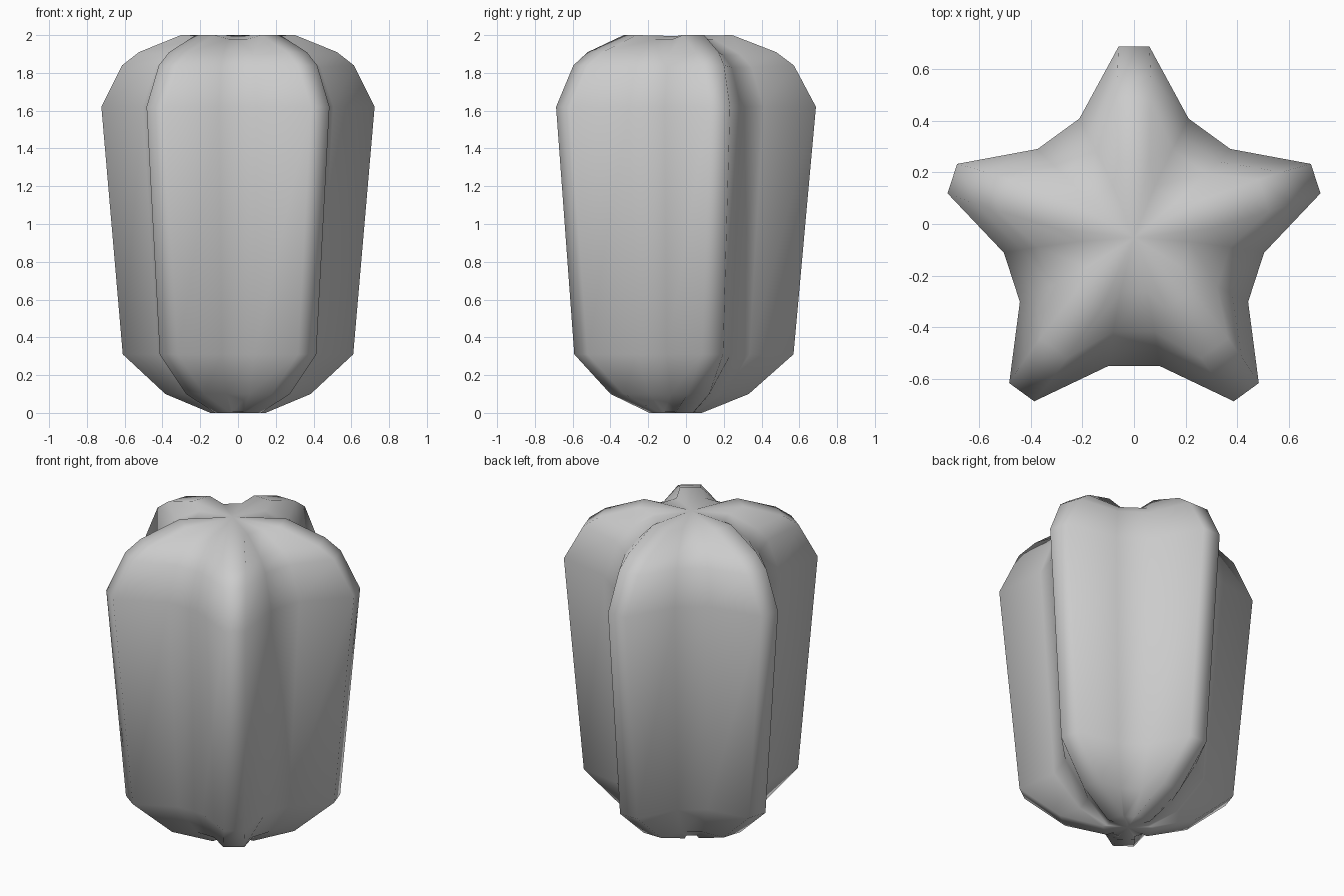
import bpy, bmesh
from math import pi, cos, sin

if "Cube" in bpy.data.objects:
    bpy.data.objects.remove(bpy.data.objects["Cube"])

CY = -0.053  # star axis, so the bounding box is centred on y = 0

# rings: z, rib radius, rib half width, valley radius, valley half width, valley z
RINGS = [
    (0.00, 0.137, 0.05, 0.115, 0.030, 0.005),
    (0.10, 0.385, 0.06, 0.270, 0.060, 0.10),
    (0.31, 0.622, 0.06, 0.420, 0.085, 0.31),
    (1.62, 0.741, 0.06, 0.498, 0.100, 1.62),
    (1.84, 0.624, 0.065, 0.430, 0.090, 1.83),
    (1.91, 0.530, 0.065, 0.365, 0.080, 1.895),
    (2.00, 0.298, 0.06, 0.210, 0.052, 1.98),
]


def point(bm, angle, radius, side, z):
    # radial position plus a sideways offset
    return bm.verts.new((radius * cos(angle) - side * sin(angle),
                         radius * sin(angle) + side * cos(angle) + CY, z))


def star_ring(bm, z, rib_r, rib_w, val_r, val_w, val_z):
    ring = []
    for i in range(5):
        a = pi / 2 + i * 2 * pi / 5
        for s in (-1, 1):
            ring.append(point(bm, a, rib_r, s * rib_w, z))
        for s in (-1, 1):
            ring.append(point(bm, a + pi / 5, val_r, s * val_w, val_z))
    return ring


# five-ribbed fruit body
bm = bmesh.new()
rings = [star_ring(bm, *r) for r in RINGS]
for low, high in zip(rings, rings[1:]):
    for i in range(20):
        j = (i + 1) % 20
        bm.faces.new((low[i], low[j], high[j], high[i]))

# end caps as fans to a centre point
for ring, z in ((rings[0], 0.0), (rings[-1], 1.995)):
    centre = bm.verts.new((0, CY, z))
    for i in range(20):
        bm.faces.new((ring[i], ring[(i + 1) % 20], centre))
bmesh.ops.recalc_face_normals(bm, faces=bm.faces)
for f in bm.faces:
    f.smooth = True

mesh = bpy.data.meshes.new("star_fruit_body")
bm.to_mesh(mesh)
bm.free()
body = bpy.data.objects.new("star_fruit_body", mesh)
bpy.context.collection.objects.link(body)
